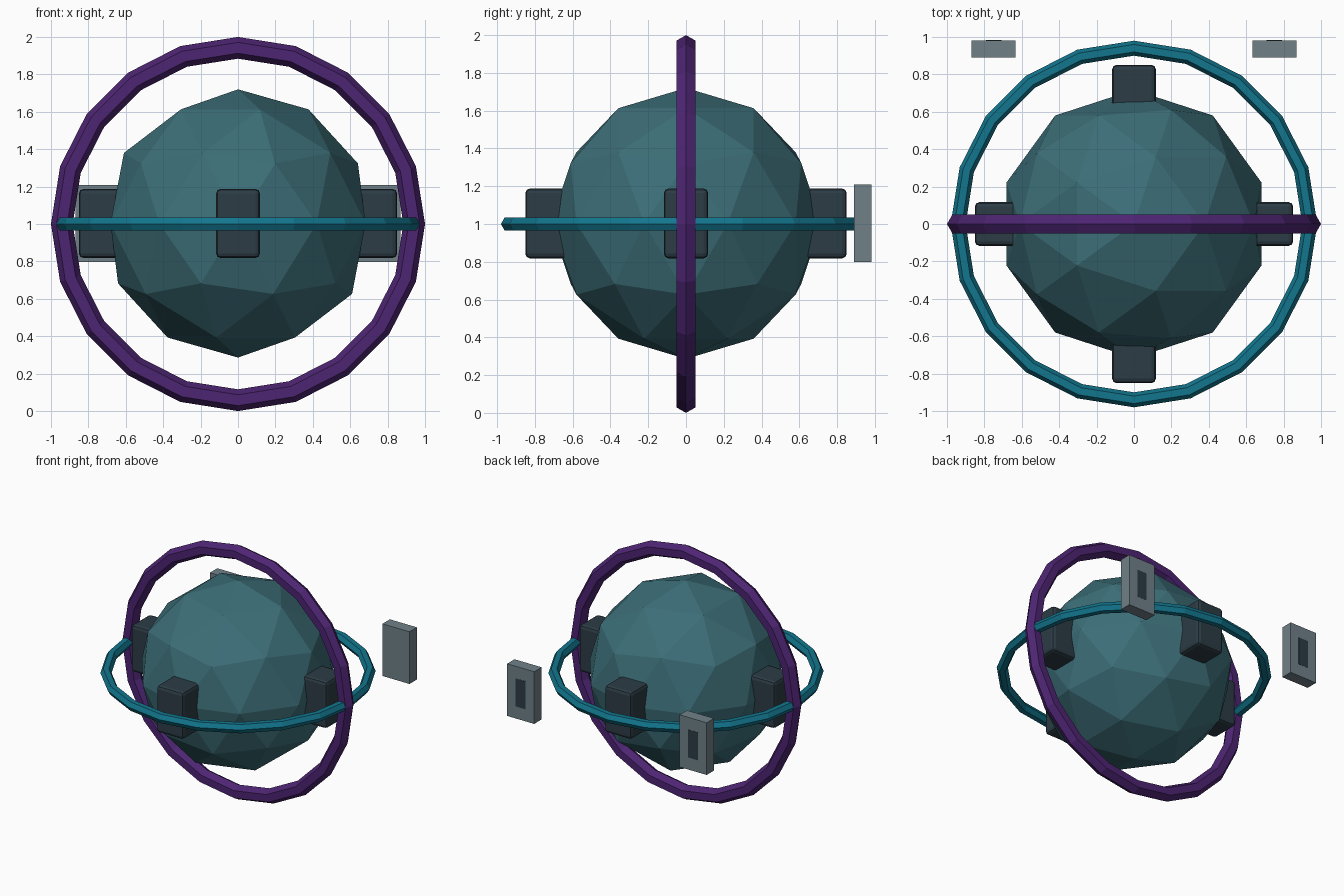
import bpy
from math import pi, sin, cos

if "Cube" in bpy.data.objects:
    bpy.data.objects.remove(bpy.data.objects["Cube"])


def material(name, rgb):
    mat = bpy.data.materials.new(name)
    mat.diffuse_color = (*rgb, 1)
    mat.use_nodes = True
    mat.node_tree.nodes["Principled BSDF"].inputs["Base Color"].default_value = mat.diffuse_color
    return mat


SHELL = material("shell_teal", (0.045, 0.155, 0.185))
DARK = material("dark_slate", (0.025, 0.045, 0.06))
PURPLE = material("ring_purple", (0.075, 0.018, 0.17))
CYAN = material("ring_cyan", (0.006, 0.18, 0.27))
GREY = material("plate_grey", (0.16, 0.22, 0.25))


def finish(name, mat):
    ob = bpy.context.object
    ob.name = name
    ob.data.materials.append(mat)
    return ob


def box(name, mat, loc, size, turn=0, bevel=0):
    bpy.ops.mesh.primitive_cube_add(size=1)
    ob = finish(name, mat)
    ob.scale = size
    bpy.ops.object.transform_apply(location=False, rotation=False, scale=True)
    ob.location = loc
    ob.rotation_euler.z = turn
    if bevel:
        mod = ob.modifiers.new("rounded_edges", "BEVEL")
        mod.width = bevel
        mod.segments = 2
    return ob


def ring(name, mat, major, minor, tilt):
    bpy.ops.mesh.primitive_torus_add(
        major_segments=20, minor_segments=6, major_radius=major,
        minor_radius=minor, location=(0, 0, 1), rotation=(tilt, 0, 0))
    finish(name, mat)


# Faceted core
bpy.ops.mesh.primitive_ico_sphere_add(subdivisions=2, radius=0.717, location=(0, 0, 1.003))
finish("core_sphere", SHELL)

# Crossed rings
ring("vertical_ring", PURPLE, 0.942, 0.058, pi / 2)
ring("horizontal_ring", CYAN, 0.94, 0.04, 0)

# Four rounded blocks set into the core's equator
for i, side in enumerate(("right", "back", "left", "front")):
    a = i * pi / 2
    box(side + "_block", DARK, (0.716 * cos(a), 0.716 * sin(a), 1.003),
        (0.27, 0.235, 0.37), a, 0.025)

# Floating rear plates with small dark vents flush in the back face
for side, s in (("left", -1), ("right", 1)):
    box(side + "_rear_plate", GREY, (s * 0.75, 0.936, 1.003), (0.235, 0.092, 0.41))
    box(side + "_rear_vent", DARK, (s * 0.75, 0.962, 1.003), (0.085, 0.042, 0.22))
